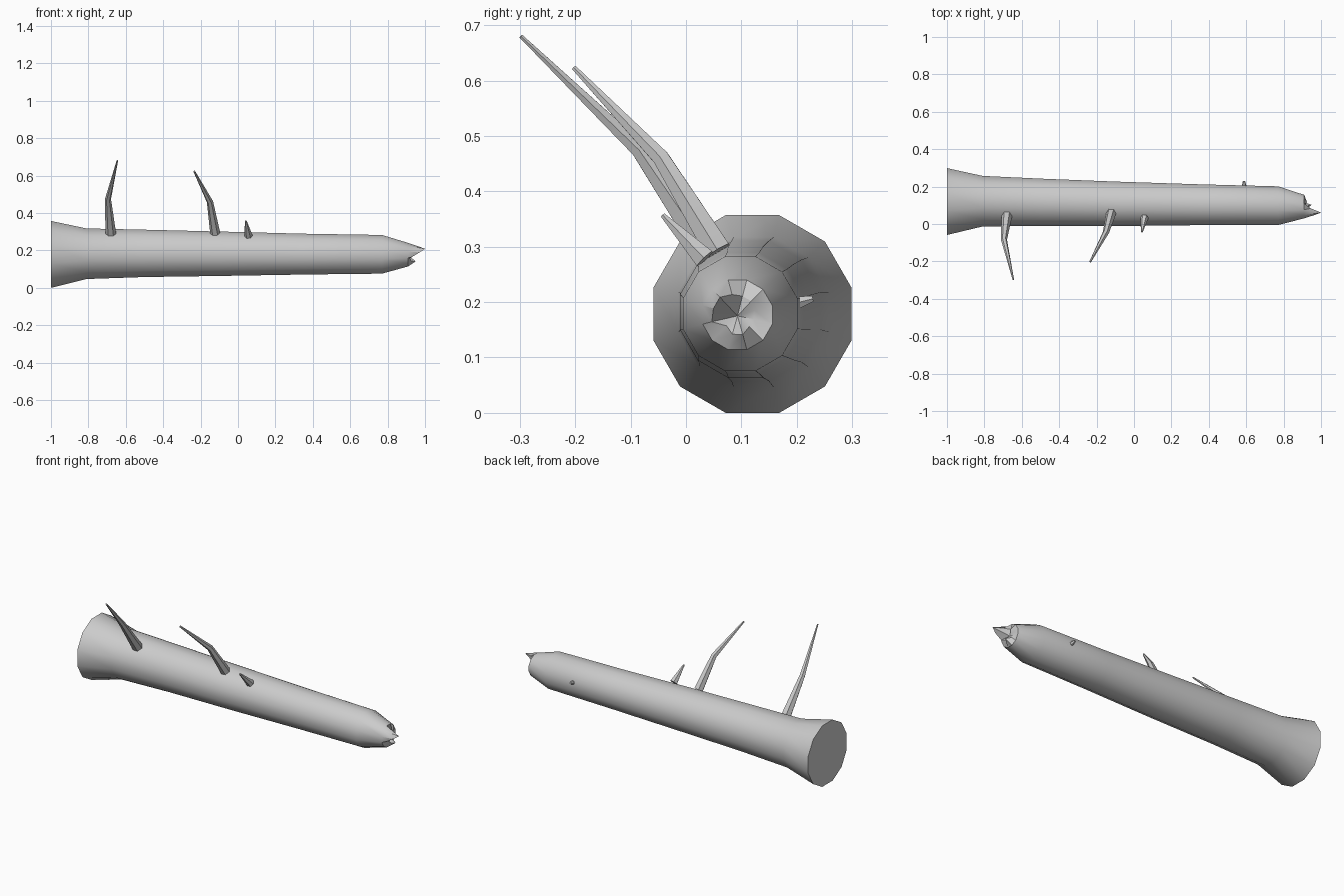
import bpy, bmesh
from math import sin, cos, pi, radians
from mathutils import Vector

if "Cube" in bpy.data.objects:
    bpy.data.objects.remove(bpy.data.objects["Cube"])


def finish(bm, name, angle):
    bmesh.ops.recalc_face_normals(bm, faces=bm.faces)
    me = bpy.data.meshes.new(name)
    bm.to_mesh(me)
    bm.free()
    ob = bpy.data.objects.new(name, me)
    bpy.context.collection.objects.link(ob)
    bpy.ops.object.select_all(action='DESELECT')
    ob.select_set(True)
    bpy.context.view_layer.objects.active = ob
    bpy.ops.object.shade_smooth_by_angle(angle=radians(angle))
    return ob


def bridge(bm, a, b):
    n = len(a)
    for i in range(n):
        j = (i + 1) % n
        bm.faces.new((a[i], a[j], b[j], b[i]))


# Trunk: 12-sided rings (x, centre y, centre z, radius), flared at the root
SIDES = 12
RINGS = [(-1.0, 0.12, 0.1785, 0.185), (-0.81, 0.122, 0.182, 0.140),
         (-0.5, 0.116, 0.184, 0.131), (-0.1, 0.108, 0.182, 0.123),
         (0.35, 0.103, 0.18, 0.113), (0.77, 0.098, 0.179, 0.107),
         (0.91, 0.093, 0.177, 0.065)]
bm = bmesh.new()
loops = []
for x, cy, cz, r in RINGS:
    ring = []
    for i in range(SIDES):
        a = radians(15) + 2 * pi * i / SIDES
        ring.append(bm.verts.new((x, cy + r * cos(a), cz + r * sin(a))))
    loops.append(ring)
for a, b in zip(loops, loops[1:]):
    bridge(bm, a, b)
bm.faces.new(loops[0])

# Broken end: jagged splinters (x, radius) around a sunken core
SPLINTERS = [(0.91, 0.032), (0.925, 0.035), (0.91, 0.035), (0.945, 0.038),
             (1.0, 0.045), (0.97, 0.045), (0.93, 0.048), (0.92, 0.028),
             (0.925, 0.036), (0.95, 0.037), (0.915, 0.03), (0.905, 0.03)]
jag = []
for i, (x, r) in enumerate(SPLINTERS):
    a = radians(15) + 2 * pi * i / SIDES
    jag.append(bm.verts.new((x, 0.093 + r * cos(a), 0.177 + r * sin(a))))
bridge(bm, loops[-1], jag)
core = bm.verts.new((0.91, 0.093, 0.175))
for i in range(SIDES):
    bm.faces.new((jag[i], jag[(i + 1) % SIDES], core))
finish(bm, "trunk", 32)


# Branches: tapered six-sided tubes along a path of (point, radius)
def branch(name, path, sides=6):
    bm = bmesh.new()
    pts = [Vector(p) for p, r in path]
    rings = []
    for k, (p, r) in enumerate(path):
        d = (pts[min(k + 1, len(pts) - 1)] - pts[max(k - 1, 0)]).normalized()
        u = (Vector((1, 0, 0)) - d * d.x).normalized()
        v = d.cross(u)
        rings.append([bm.verts.new(pts[k] + r * (u * cos(2 * pi * i / sides)
                                                 + v * sin(2 * pi * i / sides)))
                      for i in range(sides)])
    for a, b in zip(rings, rings[1:]):
        bridge(bm, a, b)
    bm.faces.new(rings[0])
    bm.faces.new(rings[-1])
    return finish(bm, name, 40)


branch("rear_branch", [((-0.68, 0.045, 0.285), 0.029),
                       ((-0.695, -0.085, 0.475), 0.016),
                       ((-0.645, -0.298, 0.68), 0.004)])
branch("middle_branch", [((-0.122, 0.058, 0.292), 0.027),
                         ((-0.15, -0.045, 0.46), 0.017),
                         ((-0.234, -0.202, 0.623), 0.005)])
branch("short_branch", [((0.056, 0.034, 0.278), 0.022),
                        ((0.042, -0.042, 0.357), 0.005)])
branch("knot_stub", [((0.59, 0.185, 0.195), 0.017),
                     ((0.588, 0.229, 0.206), 0.006)])
